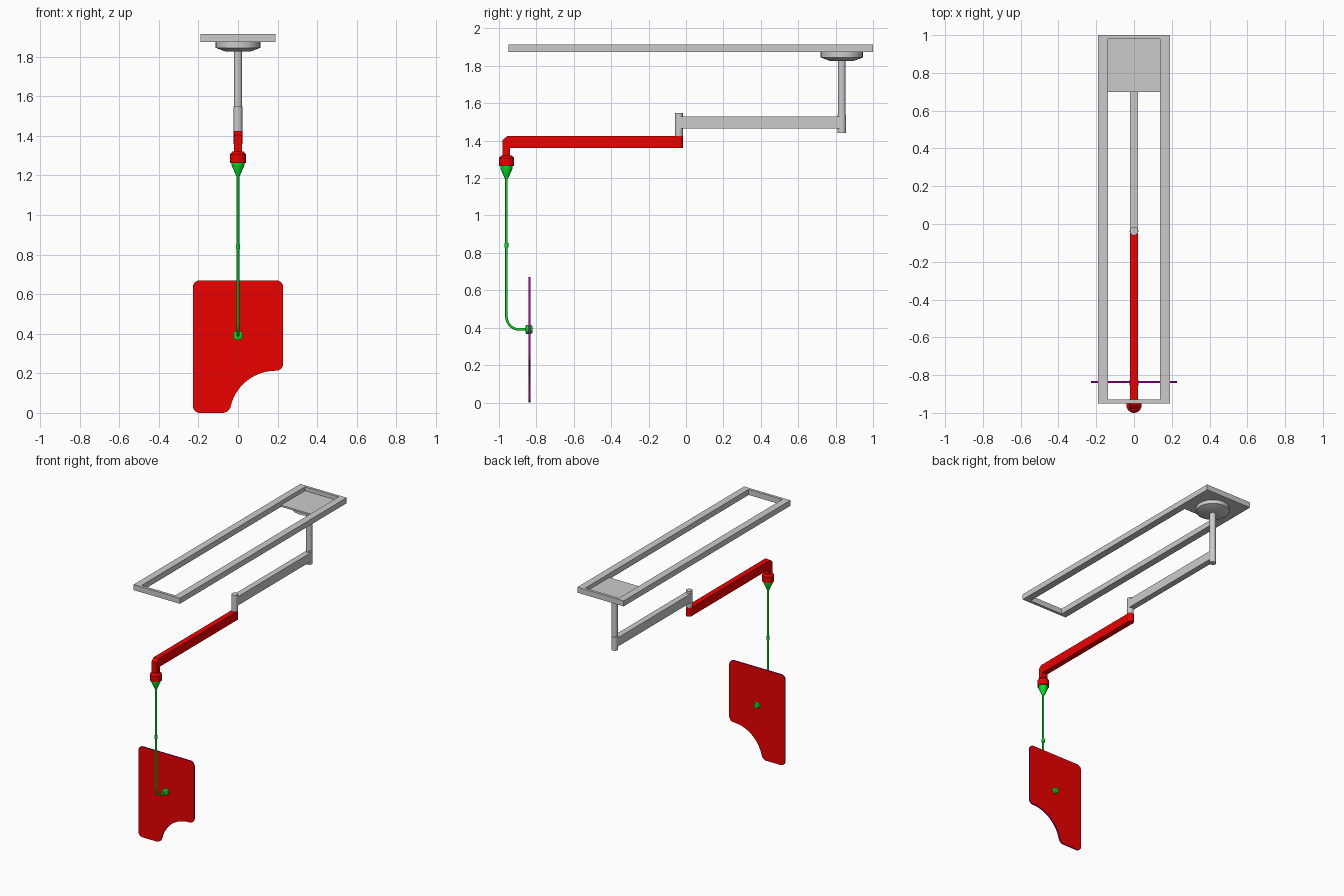
import bpy, bmesh
from math import sin, cos, pi, radians, acos, atan2
from mathutils import Vector

if "Cube" in bpy.data.objects:
    bpy.data.objects.remove(bpy.data.objects["Cube"])


def material(name, rgb):
    m = bpy.data.materials.new(name)
    m.diffuse_color = (*rgb, 1)
    m.use_nodes = True
    m.node_tree.nodes["Principled BSDF"].inputs["Base Color"].default_value = m.diffuse_color
    return m


RED = material("red", (0.85, 0.0, 0.0))
GREEN = material("green", (0.0, 0.75, 0.02))
PURPLE = material("purple", (0.4, 0.0, 0.4))


def finish(name, bm, mat=None, smooth=False):
    bmesh.ops.recalc_face_normals(bm, faces=bm.faces)
    me = bpy.data.meshes.new(name)
    bm.to_mesh(me)
    bm.free()
    ob = bpy.data.objects.new(name, me)
    bpy.context.collection.objects.link(ob)
    if mat:
        me.materials.append(mat)
    if smooth:
        bpy.ops.object.select_all(action='DESELECT')
        ob.select_set(True)
        bpy.context.view_layer.objects.active = ob
        bpy.ops.object.shade_smooth_by_angle(angle=radians(30))
    return ob


def box(name, x, y, z, mat=None):
    bm = bmesh.new()
    bmesh.ops.create_cube(bm, size=1)
    for v in bm.verts:
        v.co = [a + (b - a) * (c + 0.5) for (a, b), c in zip((x, y, z), v.co)]
    return finish(name, bm, mat)


def lathe(name, profile, y=0, z=0, mat=None, along_y=False, n=32):
    """Capped solid of revolution; profile is (radius, height) pairs."""
    bm = bmesh.new()
    rings = []
    for r, h in profile:
        ring = []
        for i in range(n):
            a, b = r * cos(2 * pi * i / n), r * sin(2 * pi * i / n)
            ring.append(bm.verts.new((a, h, z + b) if along_y else (a, y + b, h)))
        rings.append(ring)
    for lo, hi in zip(rings, rings[1:]):
        for i in range(n):
            j = (i + 1) % n
            bm.faces.new((lo[i], lo[j], hi[j], hi[i]))
    bm.faces.new(rings[0])
    bm.faces.new(rings[-1])
    return finish(name, bm, mat, True)


def prism(name, pts, axis, a, b, mat=None, smooth=False):
    """Extrude an outline along x (points are y,z) or y (points are x,z)."""
    bm = bmesh.new()
    vs = [bm.verts.new((a, p, q) if axis == 'x' else (p, a, q)) for p, q in pts]
    ext = bmesh.ops.extrude_face_region(bm, geom=[bm.faces.new(vs)], use_keep_orig=True)
    shift = Vector((b - a, 0, 0) if axis == 'x' else (0, b - a, 0))
    bmesh.ops.translate(bm, vec=shift,
                        verts=[g for g in ext["geom"] if isinstance(g, bmesh.types.BMVert)])
    return finish(name, bm, mat, smooth)


def arc(cx, cz, r, a0, a1, n=8):
    return [(cx + r * cos(radians(a0 + (a1 - a0) * i / n)),
             cz + r * sin(radians(a0 + (a1 - a0) * i / n))) for i in range(n + 1)]


# Ceiling frame: two rails, two end bars, mounting plate
for side, s in (("left", -1), ("right", 1)):
    box(f"ceiling_rail_{side}", sorted((s * 0.138, s * 0.19)), (-0.95, 1.0), (1.873, 1.914))
box("frame_end_front", (-0.138, 0.138), (-0.95, -0.93), (1.873, 1.914))
box("frame_end_back", (-0.138, 0.138), (0.98, 1.0), (1.873, 1.914))
box("mounting_plate", (-0.138, 0.138), (0.70, 0.98), (1.873, 1.885))

# Ceiling flange, column and first arm
COL, ELBOW, TIP = 0.833, -0.038, -0.96
lathe("ceiling_flange", [(0.06, 1.825), (0.113, 1.845), (0.113, 1.873)], COL)
lathe("column", [(0.021, 1.53), (0.021, 1.83)], COL)
lathe("column_hub", [(0.023, 1.44), (0.023, 1.54)], COL)
box("upper_arm", (-0.022, 0.022), (ELBOW, COL), (1.465, 1.53))
lathe("elbow_post", [(0.022, 1.424), (0.022, 1.547)], ELBOW)

# Red lower arm with chamfered drop end
lathe("elbow_hub", [(0.023, 1.36), (0.023, 1.425)], ELBOW, mat=RED)
prism("lower_arm", [(ELBOW, 1.36), (ELBOW, 1.424), (-0.957, 1.424), (-0.98, 1.403),
                    (-0.98, 1.30), (-0.94, 1.30), (-0.94, 1.36)], 'x', -0.021, 0.021, RED)
lathe("collar", [(0.04, 1.264), (0.04, 1.308), (0.027, 1.322)], TIP, mat=RED)

# Green hanger: cone, bent rod, coupler
lathe("hanger_cone", [(0.009, 1.198), (0.032, 1.25), (0.032, 1.264)], TIP, mat=GREEN)
ZC, R = 0.391, 0.068
path = [(TIP, 1.22)] + arc(TIP + R, ZC + R, R, 180, 270, 12) + [(-0.84, ZC)]
cu = bpy.data.curves.new("hanger_rod", 'CURVE')
cu.dimensions = '3D'
cu.bevel_depth = 0.007
cu.bevel_resolution = 3
cu.use_fill_caps = True
sp = cu.splines.new('POLY')
sp.points.add(len(path) - 1)
for p, (y, z) in zip(sp.points, path):
    p.co = (0, y, z, 1)
cu.materials.append(GREEN)
bpy.context.collection.objects.link(bpy.data.objects.new("hanger_rod", cu))
lathe("rod_coupler", [(0.011, 0.828), (0.011, 0.852)], TIP, mat=GREEN)

# Clamp through the shield
lathe("shield_clamp", [(0.016, -0.859), (0.024, -0.855), (0.024, -0.829), (0.018, -0.82)],
      z=ZC, mat=GREEN, along_y=True, n=24)

# Shield: rounded panel with a concave body cut-out
W, H, r = 0.228, 0.67, 0.035
CX, CZ, CR = 0.19, -0.02, 0.233
f = 0.042                                   # foot rounding, tangent to the cut-out
fx = CX - ((CR + f) ** 2 - (f - CZ) ** 2) ** 0.5
ang = 180 / pi * atan2(f - CZ, fx - CX)
outline = (arc(-W + r, r, r, 180, 270)
           + arc(fx, f, f, 270, 180 + ang + (180 if ang < 0 else 0))
           + arc(CX, CZ, CR, ang, 90, 20)[1:]
           + arc(W - r, CZ + CR + r, r, 270, 360)
           + arc(W - r, H - r, r, 0, 90)
           + arc(-W + r, H - r, r, 90, 180))
shield = prism("shield", outline, 'y', -0.841, -0.831, RED, True)
shield.data.materials.append(PURPLE)
for face in shield.data.polygons:
    face.material_index = 0 if abs(face.normal.y) > 0.5 else 1
